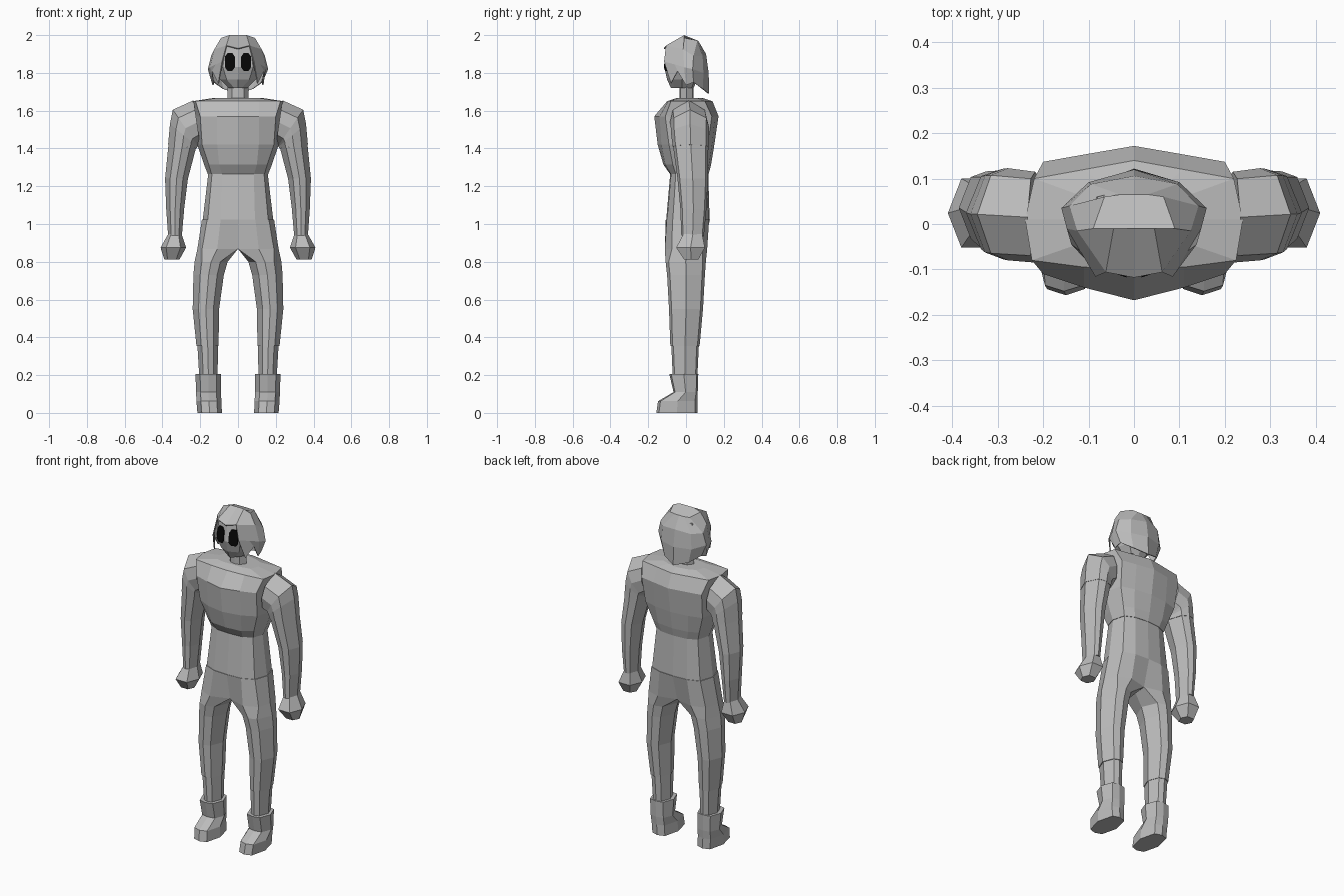
import bpy, bmesh
from mathutils import Vector

if "Cube" in bpy.data.objects:
    bpy.data.objects.remove(bpy.data.objects["Cube"])


def material(name, value):
    m = bpy.data.materials.new(name)
    m.diffuse_color = (value, value, value, 1)
    m.use_nodes = True
    m.node_tree.nodes["Principled BSDF"].inputs["Base Color"].default_value = m.diffuse_color
    return m


GREY = material("plain grey", 0.5)
BLACK = material("eye black", 0.002)


def build(name, lofts, mat=GREY, closed=True, cap=True):
    """Skin each list of rings into one mesh object."""
    bm = bmesh.new()
    for rings in lofts:
        vs = [[bm.verts.new(p) for p in r] for r in rings]
        n = len(vs[0])
        for a, b in zip(vs, vs[1:]):
            for i in range(n if closed else n - 1):
                j = (i + 1) % n
                bm.faces.new((a[i], a[j], b[j], b[i]))
        if cap:
            bm.faces.new(vs[0])
            bm.faces.new(vs[-1])
    bmesh.ops.remove_doubles(bm, verts=bm.verts, dist=1e-4)
    bmesh.ops.dissolve_degenerate(bm, edges=bm.edges, dist=1e-5)
    bmesh.ops.recalc_face_normals(bm, faces=bm.faces)
    me = bpy.data.meshes.new(name)
    bm.to_mesh(me)
    bm.free()
    me.materials.append(mat)
    ob = bpy.data.objects.new(name, me)
    bpy.context.collection.objects.link(ob)
    return ob


def pair(name, rings, mat=GREY):
    for side, s in (("right", 1), ("left", -1)):
        build(side + "_" + name, [[[(s * x, y, z) for x, y, z in r] for r in rings]], mat)


def sym(half):
    """Complete a half ring by reflecting it across x = 0."""
    return half + [(-x, y, z) for x, y, z in reversed(half) if x > 1e-5]


def level(z, pts):
    return [(x, y, z) for x, y in pts]


def octa(x0, x1, y0, y1, z0, z1=None, c=0.22):
    """Eight-sided ring; inner edge at height z0, outer edge at z1."""
    z1 = z0 if z1 is None else z1
    uv = [(c, 0), (.5, 0), (1 - c, 0), (1, .5), (1 - c, 1), (.5, 1), (c, 1), (0, .5)]
    d = c * 0.35
    uv = [(u, v if i in (1, 3, 5, 7) else (d if v == 0 else 1 - d)) for i, (u, v) in enumerate(uv)]
    return [(x0 + (x1 - x0) * u, y0 + (y1 - y0) * v, z0 + (z1 - z0) * u) for u, v in uv]


# Chest and waist: half rings from front centre to back centre
waist_top = [(0, -.085), (.085, -.08), (.14, -.055), (.16, .01), (.14, .085), (.085, .112), (0, .12)]
hip = [(0, -.105), (.09, -.10), (.16, -.07), (.187, .01), (.16, .095), (.09, .12), (0, .125)]
chest = [
    level(1.667, [(0, -.05), (.06, -.05), (.11, -.04), (.13, .01), (.11, .06), (.06, .08), (0, .09)]),
    level(1.65, [(0, -.10), (.11, -.095), (.225, -.08), (.24, .01), (.22, .10), (.11, .12), (0, .14)]),
    level(1.57, [(0, -.168), (.11, -.14), (.2, -.11), (.23, .01), (.2, .137), (.11, .153), (0, .172)]),
    level(1.42, [(0, -.15), (.11, -.13), (.19, -.09), (.215, .01), (.19, .115), (.11, .138), (0, .15)]),
    level(1.315, [(0, -.12), (.10, -.11), (.155, -.07), (.18, .01), (.155, .095), (.10, .122), (0, .133)]),
    level(1.265, waist_top),
]
build("chest", [[sym(r) for r in chest]])
build("waist", [[sym(level(1.27, [(x * .98, y * .98) for x, y in waist_top])), sym(level(1.02, hip))]])

# Trousers: each leg starts as one half of the hips
pair("thigh", [
    level(1.025, [(x * 1.02, y * 1.02) for x, y in hip] + [(0, .01)]),
    level(.868, [(0, -.075), (.11, -.112), (.19, -.075), (.215, 0), (.19, .085), (.11, .112), (0, .085), (0, .01)]),
    octa(.055, .23, -.108, .105, .80),
    octa(.075, .236, -.10, .10, .73),
    octa(.10, .24, -.09, .09, .55),
    octa(.103, .22, -.083, .072, .355),
])
pair("shin", [octa(.106, .215, -.078, .068, .36), octa(.108, .205, -.07, .06, .19)])

# Boots with the toe pushed forward
pair("boot", [
    octa(.09, .225, -.088, .065, .205, c=.18),
    octa(.09, .222, -.066, .062, .11, c=.18),
    octa(.088, .22, -.148, .06, .062, c=.18),
    octa(.085, .215, -.157, .06, 0, c=.18),
])

# Arms: rings turn from the shoulder seam down to the wrist
pair("upper_arm", [
    octa(.20, .235, -.085, .115, 1.42, 1.655),
    octa(.21, .345, -.08, .123, 1.41, 1.605),
    octa(.215, .36, -.078, .122, 1.41, 1.53),
    octa(.22, .37, -.07, .12, 1.40, 1.42),
])
pair("forearm", [
    octa(.223, .368, -.068, .118, 1.40, 1.42),
    octa(.265, .386, -.045, .116, 1.24),
    octa(.285, .38, -.03, .108, 1.08),
    octa(.297, .37, -.025, .095, .94),
])


# Fists: six-sided
def hexa(x0, x1, y0, y1, z):
    m, q = (y0 + y1) / 2, (x1 - x0) * .22
    return [(x0 + q, y0, z), (x1 - q, y0, z), (x1, m, z), (x1 - q, y1, z), (x0 + q, y1, z), (x0, m, z)]


pair("hand", [
    hexa(.30, .368, -.012, .085, .95),
    hexa(.275, .41, -.052, .10, .875),
    hexa(.31, .39, -.01, .065, .812),
])

# Neck
build("neck", [[octa(-.055, .055, -.035, .04, z) for z in (1.64, 1.77)]])

# Face
face = [
    level(1.94, [(0, -.10), (.065, -.085), (.105, -.02), (.08, .06), (0, .08)]),
    level(1.83, [(0, -.115), (.08, -.095), (.125, -.02), (.1, .06), (0, .09)]),
    level(1.765, [(0, -.10), (.06, -.075), (.095, -.02), (.07, .045), (0, .06)]),
    level(1.72, [(0, -.08), (.02, -.06), (.05, -.02), (.045, .03), (0, .04)]),
]
build("face", [[sym(r) for r in face]])

# Hair: faceted crown plus hanging locks, open over the face
top = [(0, -.01, 2.0), (.045, -.01, 2.0), (.09, -.01, 1.985), (.065, .06, 1.972), (.03, .065, 1.97), (0, .065, 1.97)]
mid = [(0, -.118, 1.93), (.062, -.106, 1.945), (.125, -.015, 1.925), (.142, .04, 1.89), (.095, .088, 1.89), (0, .106, 1.9)]
low = [(.085, -.116, 1.86), (.148, -.01, 1.83), (.16, .035, 1.82), (.10, .092, 1.80), (0, .12, 1.80)]
# Lock tips alternate with a notch over the ear
tip = [(.105, -.08, 1.745), (.138, -.045, 1.81), (.135, .0, 1.735), (.13, .04, 1.75), (.08, .09, 1.715), (0, .122, 1.69)]
low2 = low[:1] + [(.118, -.06, 1.845)] + low[1:]
hair = bmesh.new()


def strip(a, b, closed):
    va, vb = [[hair.verts.new(p) for p in r] for r in (a, b)]
    n = len(va)
    for i in range(n if closed else n - 1):
        j = (i + 1) % n
        hair.faces.new((va[i], va[j], vb[j], vb[i]))
    return va


lid = strip(sym(top), sym(mid), True)
hair.faces.new(lid)
strip(sym(mid[1:]), sym(low), False)
strip(sym(low2), sym(tip), False)
bmesh.ops.remove_doubles(hair, verts=hair.verts, dist=1e-4)
bmesh.ops.recalc_face_normals(hair, faces=hair.faces)
hair_mesh = bpy.data.meshes.new("hair")
hair.to_mesh(hair_mesh)
hair.free()
hair_mesh.materials.append(GREY)
hair_ob = bpy.data.objects.new("hair", hair_mesh)
bpy.context.collection.objects.link(hair_ob)
solid = hair_ob.modifiers.new("thickness", "SOLIDIFY")
solid.thickness = .006
solid.offset = -1


# Eyes: thin tall octagon plates lying on the face
def eye_ring(lift):
    out = []
    for u, v in [(-.5, -1), (.5, -1), (1, -.6), (1, .6), (.5, 1), (-.5, 1), (-1, .6), (-1, -.6)]:
        x, z = .043 + .026 * u, 1.858 + .047 * v
        slope = .14 if z > 1.83 else -.22
        out.append((x, -.115 + .25 * x + slope * (z - 1.83) - lift, z))
    return out


pair("eye", [eye_ring(.007), eye_ring(-.002)], BLACK)
